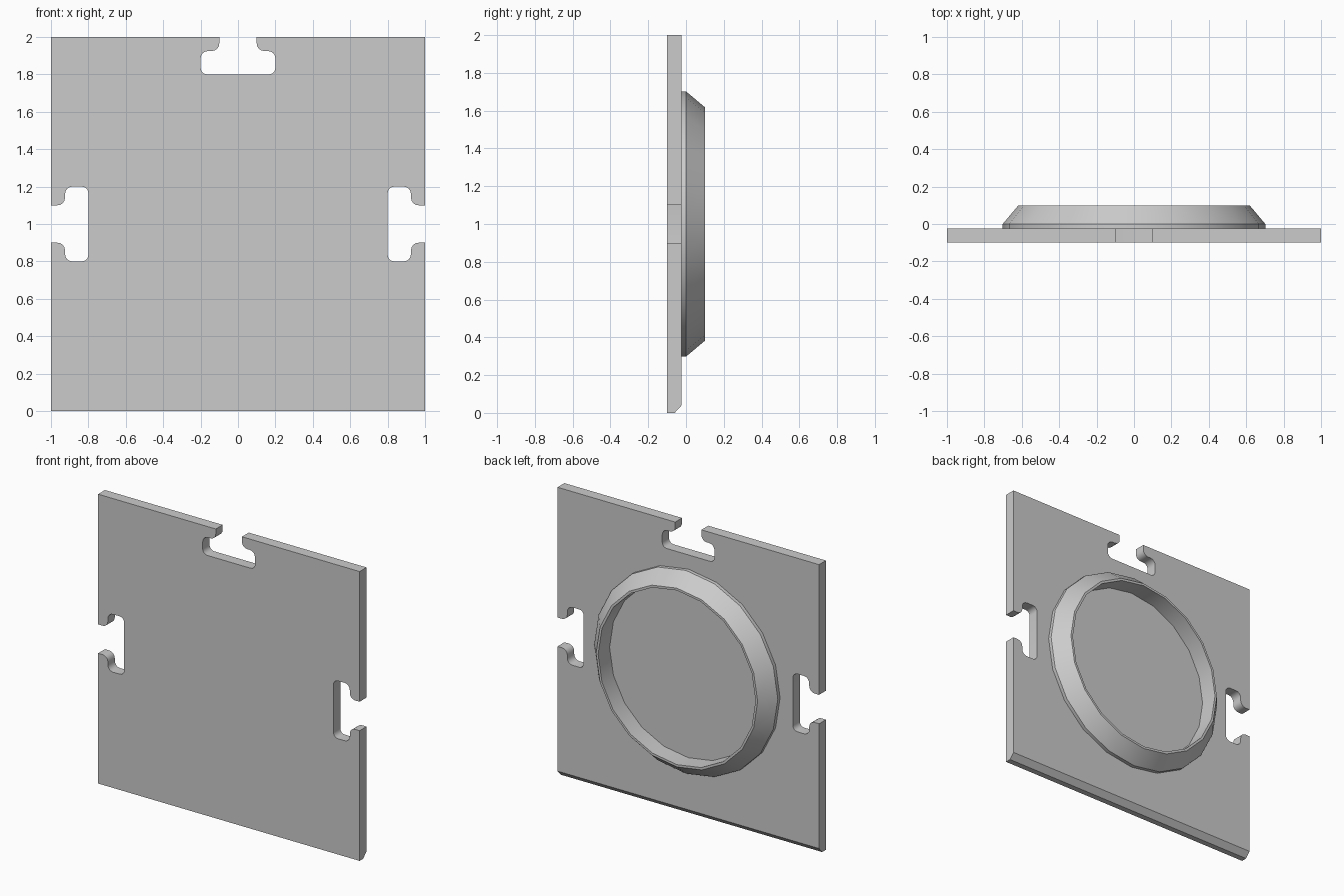
import bpy, bmesh, math
from mathutils import Vector

if "Cube" in bpy.data.objects:
    bpy.data.objects.remove(bpy.data.objects["Cube"])

grey = bpy.data.materials.new("plain grey")
grey.diffuse_color = (0.6, 0.6, 0.6, 1)
grey.use_nodes = True
grey.node_tree.nodes["Principled BSDF"].inputs["Base Color"].default_value = grey.diffuse_color


def finish(bm, name):
    bmesh.ops.recalc_face_normals(bm, faces=bm.faces)
    mesh = bpy.data.meshes.new(name)
    bm.to_mesh(mesh)
    bm.free()
    mesh.materials.append(grey)
    obj = bpy.data.objects.new(name, mesh)
    bpy.context.collection.objects.link(obj)
    bpy.context.view_layer.objects.active = obj
    obj.select_set(True)
    bpy.ops.object.shade_smooth_by_angle(angle=math.radians(30))
    obj.select_set(False)


def arc(cx, cy, r, a0, a1, n=4):
    angles = [math.radians(a0 + (a1 - a0) * i / n) for i in range(n + 1)]
    return [(cx + r * math.cos(a), cy + r * math.sin(a)) for a in angles]


# Half of a keyhole slot: (distance along the edge, depth into the plate)
half = [(0.1, 0)]
half += arc(0.14, 0.035, 0.04, 180, 90)
half += arc(0.16, 0.115, 0.04, -90, 0)
half += arc(0.165, 0.165, 0.035, 0, 90)
slot = [(-s, d) for s, d in half] + half[::-1]

# Plate outline, counter-clockwise, with slots in the right, top and left edges
outline = [(-1, 0), (1, 0)]
outline += [(1 - d, 1 + s) for s, d in slot]
outline += [(1, 2)]
outline += [(-s, 2 - d) for s, d in slot]
outline += [(-1, 2)]
outline += [(-1 + d, 1 - s) for s, d in slot]

FRONT, BACK = -0.1, -0.025
bm = bmesh.new()
face = bm.faces.new([bm.verts.new((x, FRONT, z)) for x, z in outline])
ext = bmesh.ops.extrude_face_region(bm, geom=[face])
bmesh.ops.translate(bm, vec=(0, BACK - FRONT, 0),
                    verts=[v for v in ext["geom"] if isinstance(v, bmesh.types.BMVert)])
# Bevel along the lower back edge
cut = bmesh.ops.bisect_plane(bm, geom=bm.verts[:] + bm.edges[:] + bm.faces[:],
                             plane_co=(0, BACK, 0.038), plane_no=Vector((0, 0.038, -0.035)),
                             clear_outer=True)
edges = [e for e in cut["geom_cut"] if isinstance(e, bmesh.types.BMEdge)]
bmesh.ops.holes_fill(bm, edges=edges)
finish(bm, "slotted_plate")

# Raised ring on the back: cross-section (radius, y) swept around the y axis
SIDES = 20
section = [(0.702, BACK), (0.702, 0.0), (0.618, 0.1), (0.602, 0.1), (0.602, BACK)]
bm = bmesh.new()
rings = []
for i in range(SIDES):
    a = 2 * math.pi * i / SIDES
    rings.append([bm.verts.new((r * math.cos(a), y, 1 + r * math.sin(a))) for r, y in section])
for i in range(SIDES):
    p, q = rings[i], rings[(i + 1) % SIDES]
    for k in range(len(section)):
        n = (k + 1) % len(section)
        bm.faces.new((p[k], p[n], q[n], q[k]))
finish(bm, "back_ring")
